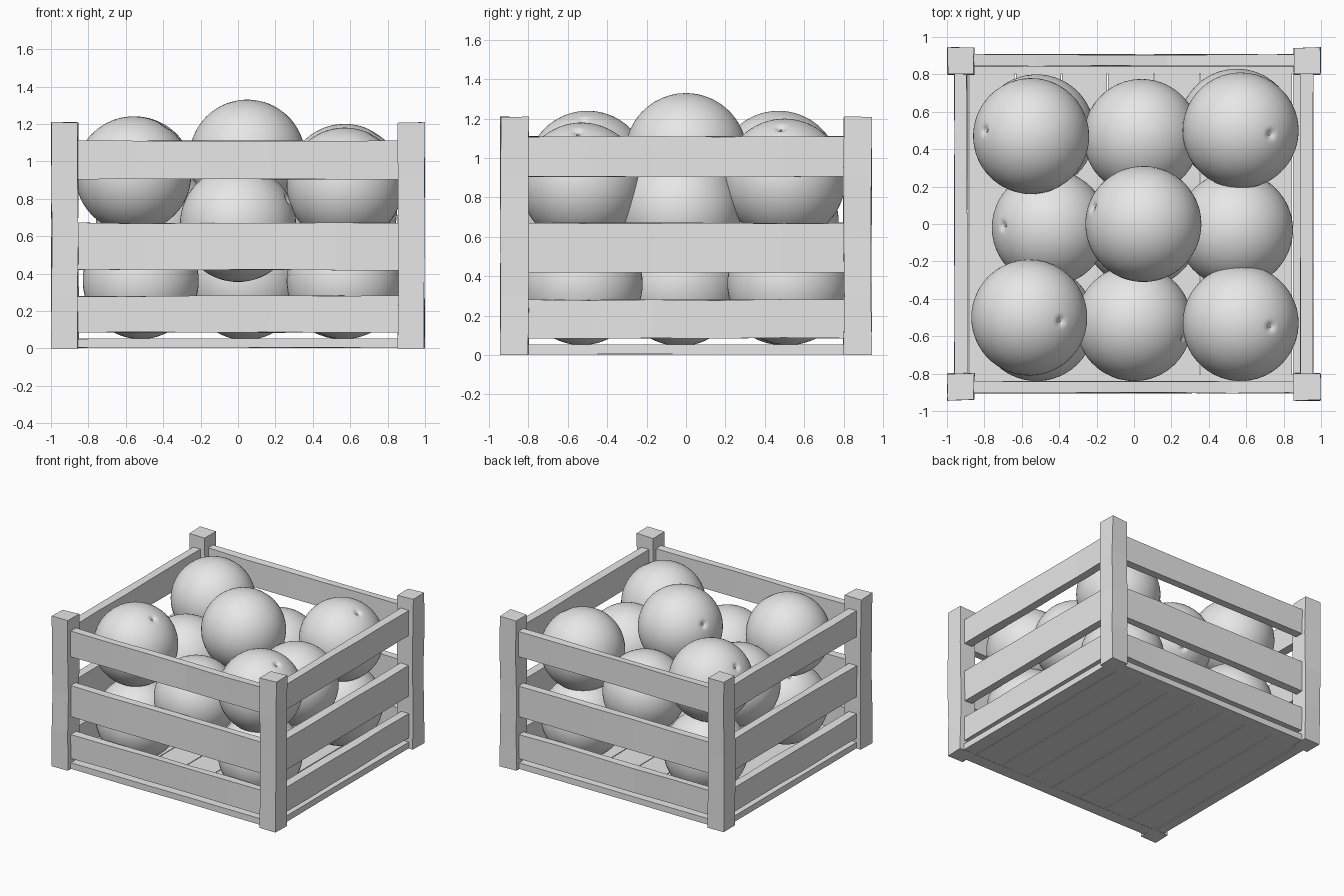
import bpy, bmesh, math, random
from mathutils import Vector

random.seed(4)
if "Cube" in bpy.data.objects:
    bpy.data.objects.remove(bpy.data.objects["Cube"], do_unlink=True)

grey = bpy.data.materials.new("light_grey")
grey.use_nodes = True
grey.diffuse_color = (0.8, 0.8, 0.8, 1)
grey.node_tree.nodes["Principled BSDF"].inputs["Base Color"].default_value = (0.8, 0.8, 0.8, 1)


def finish(name, bm):
    mesh = bpy.data.meshes.new(name)
    bmesh.ops.recalc_face_normals(bm, faces=bm.faces[:])
    bm.to_mesh(mesh)
    bm.free()
    mesh.materials.append(grey)
    obj = bpy.data.objects.new(name, mesh)
    bpy.context.collection.objects.link(obj)
    return obj


def board(name, low, high, wobble=0.003, cuts=4):
    """Slightly uneven timber, divided along its longest direction."""
    low, high = Vector(low), Vector(high)
    size, mid = high - low, (low + high) / 2
    axis = max(range(3), key=lambda i: size[i])
    bm = bmesh.new()
    bmesh.ops.create_cube(bm, size=1)
    long_edges = [e for e in bm.edges
                  if abs(e.verts[0].co[axis] - e.verts[1].co[axis]) > 0.5]
    if cuts:
        bmesh.ops.subdivide_edges(bm, edges=long_edges, cuts=cuts, use_grid_fill=True)
    for v in bm.verts:
        v.co = Vector(v.co[i] * size[i] + mid[i] for i in range(3))
        v.co += Vector(random.uniform(-wobble, wobble) for i in range(3))
        v.co.z = max(v.co.z, 0)
    return finish(name, bm)


# Corner posts
for side, sx in (("left", 1), ("right", -1)):
    for end, sy in (("front", -1), ("back", 1)):
        x, y = sx * 0.926, sy * 0.871
        board(f"{end}_{side}_post", (x - 0.071, y - 0.071, 0),
              (x + 0.071, y + 0.071, 1.207), 0.004, 3)

# Three slats on each of the four walls
for level, z0, z1 in (("lower", 0.085, 0.28), ("middle", 0.42, 0.67), ("upper", 0.905, 1.11)):
    for end, y in (("front", -0.872), ("back", 0.875)):
        board(f"{end}_{level}_slat", (-0.87, y - 0.031, z0), (0.87, y + 0.031, z1))
    for side, x in (("left", 0.923), ("right", -0.926)):
        board(f"{side}_{level}_slat", (x - 0.034, -0.82, z0), (x + 0.034, 0.82, z1))

# Floor planks with narrow gaps, closed by a rim
left_edge, pitch = -0.882, 0.247
for i in range(7):
    x = left_edge + i * pitch
    board(f"floor_plank_{i + 1}", (x + 0.003, -0.81, 0.004), (x + pitch - 0.003, 0.81, 0.05), 0, 0)
for end, y0, y1 in (("front", -0.905, -0.805), ("back", 0.805, 0.905)):
    board(f"floor_{end}_rim", (-0.87, y0, 0.003), (0.87, y1, 0.052), 0.001)
board("floor_right_rim", (-0.96, -0.82, 0.003), (-0.885, 0.82, 0.052), 0.001)
board("floor_left_rim", (0.85, -0.82, 0.003), (0.96, 0.82, 0.052), 0.001)


def fruit(name, centre, stem, radius=0.31):
    """Round fruit with a small dimple and stem nub at one pole."""
    bm = bmesh.new()
    bmesh.ops.create_uvsphere(bm, u_segments=48, v_segments=60, radius=radius)
    for v in bm.verts:
        r = math.hypot(v.co.x, v.co.y)
        if v.co.z > 0:
            v.co.z -= 0.022 * math.exp(-(r / 0.018) ** 2)
    bmesh.ops.create_uvsphere(bm, u_segments=10, v_segments=6, radius=0.008)
    bm.verts.ensure_lookup_table()
    for v in bm.verts:
        if v.co.length < 0.02:
            v.co.z += radius - 0.02
    turn = Vector(stem).to_track_quat("Z", "Y")
    for v in bm.verts:
        v.co = turn @ v.co + Vector(centre)
    obj = finish(name, bm)
    for poly in obj.data.polygons:
        poly.use_smooth = True


# Stacked fruit: bottom five, middle four, top five
fruits = [
    ("bottom_front_right", (-0.52, -0.53, 0.36), (-0.3, 0.3, 0.8)),
    ("bottom_front_left", (0.57, -0.53, 0.36), (0.2, 0.3, 0.8)),
    ("bottom_back_right", (-0.52, 0.49, 0.36), (0.3, -0.3, 0.8)),
    ("bottom_back_left", (0.55, 0.52, 0.36), (-0.3, -0.3, 0.8)),
    ("bottom_centre", (0.04, -0.03, 0.355), (0.1, 0.2, 0.9)),
    ("middle_front", (0.0, -0.53, 0.665), (0.26, -0.08, 0.13)),
    ("middle_back", (0.04, 0.465, 0.68), (0.1, 0.3, -0.2)),
    ("middle_right", (-0.45, -0.02, 0.68), (-0.25, 0.01, 0.18)),
    ("middle_left", (0.54, -0.03, 0.73), (-0.2, 0.1, -0.2)),
    ("top_front_right", (-0.56, -0.5, 0.93), (0.17, -0.02, 0.26)),
    ("top_front_left", (0.57, -0.53, 0.87), (0.16, -0.02, 0.26)),
    ("top_back_right", (-0.55, 0.47, 0.93), (-0.25, 0.03, 0.18)),
    ("top_back_left", (0.57, 0.5, 0.89), (0.16, -0.02, 0.26)),
    ("top_centre", (0.05, 0.0, 1.02), (-0.27, 0.09, 0.12)),
]
for place, centre, stem in fruits:
    fruit(f"{place}_fruit", centre, stem)
